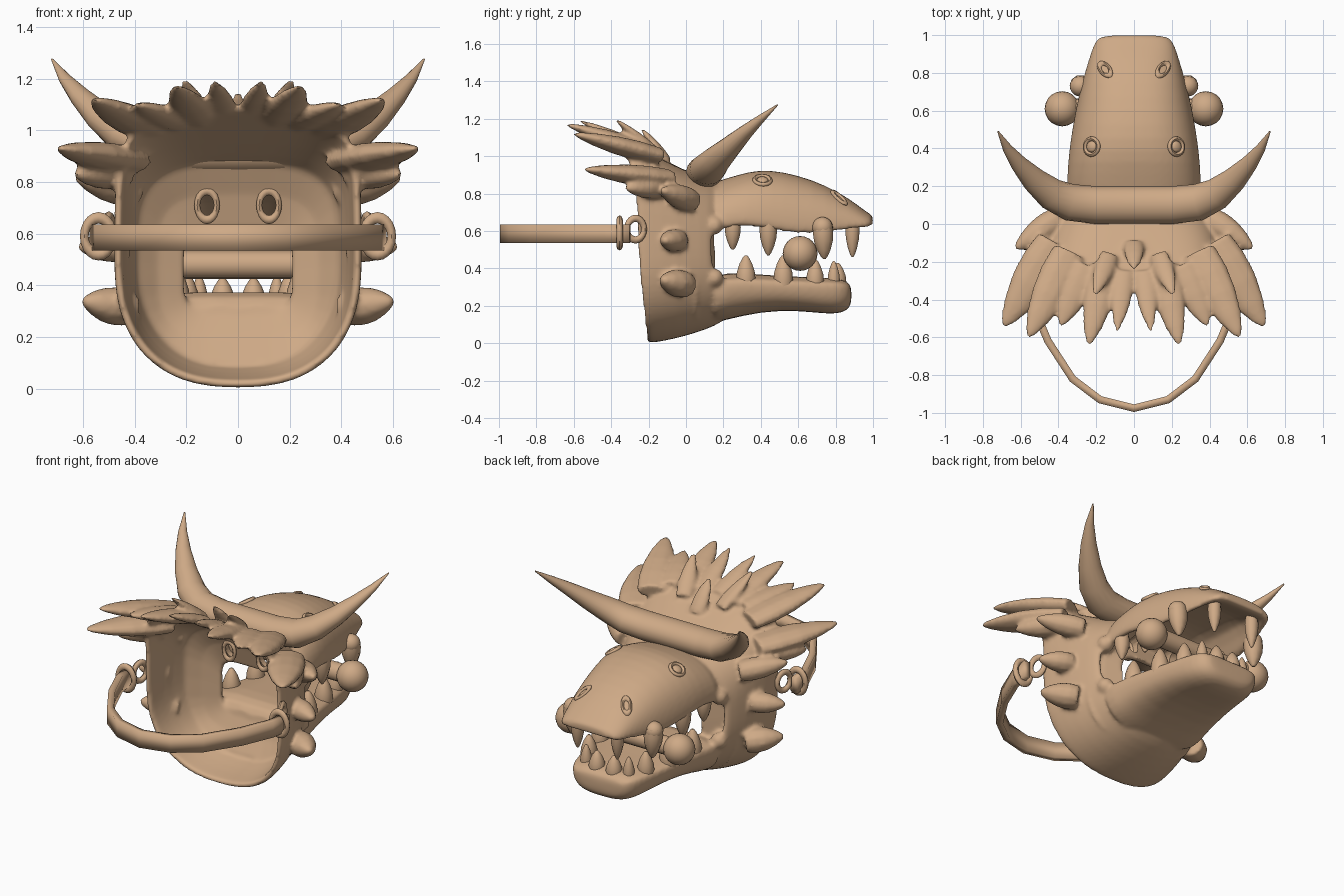
import bpy, bmesh, math
from mathutils import Vector, Matrix

if "Cube" in bpy.data.objects:
    bpy.data.objects.remove(bpy.data.objects["Cube"])

tan = bpy.data.materials.new("tan_clay")
tan.diffuse_color = (0.62, 0.40, 0.24, 1)
tan.use_nodes = True
tan.node_tree.nodes["Principled BSDF"].inputs["Base Color"].default_value = tan.diffuse_color


def finish(ob, name, angle=45):
    ob.name = name
    ob.data.materials.clear()
    ob.data.materials.append(tan)
    bpy.ops.object.select_all(action='DESELECT')
    bpy.context.view_layer.objects.active = ob
    ob.select_set(True)
    bpy.ops.object.shade_smooth_by_angle(angle=math.radians(angle))
    return ob


def loft(name, rings, caps=True, sub=0, thick=0, closed=True, angle=45):
    bm = bmesh.new()
    vs = [[bm.verts.new(p) for p in r] for r in rings]
    n = len(rings[0])
    for a, b in zip(vs, vs[1:]):
        for i in range(n if closed else n - 1):
            k = (i + 1) % n
            bm.faces.new((a[i], a[k], b[k], b[i]))
    if caps:
        bm.faces.new(vs[0][::-1])
        bm.faces.new(vs[-1])
    bmesh.ops.recalc_face_normals(bm, faces=bm.faces)
    me = bpy.data.meshes.new(name)
    bm.to_mesh(me)
    bm.free()
    ob = bpy.data.objects.new(name, me)
    bpy.context.collection.objects.link(ob)
    if thick:
        m = ob.modifiers.new("thickness", 'SOLIDIFY')
        m.thickness, m.offset = thick, 0
    if sub:
        ob.modifiers.new("smooth", 'SUBSURF').levels = sub
        ob.modifiers["smooth"].render_levels = sub
    return finish(ob, name, angle)


def power(v, p):
    return math.copysign(abs(v) ** p, v)


def tube(name, path, radii, flat=1.0, n=10, up=(0, 0, 1)):
    """Round or flattened tapering tube along a path."""
    path = [Vector(p) for p in path]
    rings = []
    for i, p in enumerate(path):
        d = (path[min(i + 1, len(path) - 1)] - path[max(i - 1, 0)]).normalized()
        side = d.cross(Vector(up)).normalized()
        top = side.cross(d)
        rings.append([p + radii[i] * (side * math.cos(a) + top * flat * math.sin(a))
                      for a in (2 * math.pi * k / n for k in range(n))])
    return loft(name, rings)


def spike(name, base, tip, r, flat=0.55, up=(0, 0, 1)):
    b, t = Vector(base), Vector(tip)
    prof = ((0, .9), (.25, 1), (.5, .92), (.75, .65), (.93, .33), (1, .12))
    return tube(name, [b.lerp(t, k) for k, _ in prof], [r * q for _, q in prof], flat, 10, up)


def ball(name, loc, r, scale=(1, 1, 1), normal=(0, 0, 1)):
    bpy.ops.mesh.primitive_uv_sphere_add(segments=20, ring_count=12, radius=r)
    return place(name, loc, scale, normal)


def ring(name, loc, major, minor, scale=(1, 1, 1), normal=(0, 0, 1)):
    bpy.ops.mesh.primitive_torus_add(major_radius=major, minor_radius=minor,
                                     major_segments=20, minor_segments=8)
    return place(name, loc, scale, normal)


def place(name, loc, scale, normal):
    ob = bpy.context.object
    rot = Vector(normal).to_track_quat('Z', 'Y').to_matrix().to_4x4()
    ob.data.transform(Matrix.Translation(loc) @ rot @ Matrix.Diagonal((*scale, 1)))
    return finish(ob, name)


# Hollow cheek shell, flaring up and back into the hood
stations = ((.365, .85, .13, .18, .14, .20, .8), (.395, .88, .08, .05, .08, .08, .65),
            (.44, .96, .04, -.12, -.05, -.06, .5), (.465, 1.06, .02, -.30, -.21, -.17, .45),
            (.465, 1.09, .016, -.37, -.26, -.21, .45))
rings = []
for w, top, bot, yt, ym, yb, pt in stations:
    pts = []
    for k in range(40):
        a = 2 * math.pi * k / 40
        c, s = math.cos(a), math.sin(a)
        p = pt if c > 0 else .82
        z = .5 + (top - .5 if c > 0 else .5 - bot) * power(c, p)
        y = ym + ((yt - ym) * c ** 1.5 if c > 0 else (ym - yb) * c)
        pts.append((w * power(s, p), y, z))
    rings.append(pts)
body = [loft("cheek_shell", rings, caps=False, sub=1, thick=.035)]

# Inner wall, funnelling to the mouth passage
rings = []
for w, lo, hi, y, p in ((.405, .09, .89, .04, .65), (.32, .19, .76, .10, .55), (.21, .28, .62, .14, .45)):
    rings.append([(w * power(math.sin(a), p), y, (lo + hi) / 2 + (hi - lo) / 2 * power(math.cos(a), p))
                  for a in (2 * math.pi * k / 32 for k in range(32))])
body.append(loft("inner_wall", rings, caps=False, thick=.035))


# Upper and lower jaws
def jaw(name, rows, hollow, p):
    rings = []
    for y, w, lip, far in rows:
        pts = [(w * power(math.cos(a), p), y, lip + (far - lip) * power(math.sin(a), p))
               for a in (math.pi * k / 14 for k in range(15))]
        inner = lip + hollow * min(1, (1 - y) / .2) * (far - lip)
        pts += [(x * w, y, z) for x, z in ((-.84, lip), (-.7, inner), (-.3, inner),
                                           (.3, inner), (.7, inner), (.84, lip))]
        rings.append(pts)
    return loft(name, rings, sub=1, angle=60)


body.append(jaw("upper_jaw", (
    (.11, .37, .56, .86), (.2, .36, .615, .875), (.33, .355, .625, .92),
    (.45, .34, .605, .93), (.6, .315, .575, .9), (.75, .28, .585, .845),
    (.88, .24, .61, .77), (.96, .215, .62, .705), (.99, .19, .625, .69),
    (1.0, .14, .635, .675)), .55, .8))
body.append(jaw("lower_jaw", (
    (.11, .375, .31, .10), (.2, .355, .355, .12), (.4, .32, .345, .17),
    (.6, .28, .335, .175), (.75, .25, .33, .155), (.84, .22, .325, .16),
    (.875, .18, .31, .19), (.885, .14, .29, .22)), -.12, .65))

# Crown and cheek spikes, rounded mouth corners
crown = (((.05, -.25, 1.05), (.09, -.57, 1.19), .06), ((.15, -.22, 1.04), (.24, -.64, 1.17), .085),
         ((.25, -.22, 1.03), (.39, -.54, 1.10), .085), ((.34, -.15, 1.0), (.56, -.6, 1.12), .105),
         ((.42, -.10, .88), (.69, -.54, .93), .115), ((.13, -.16, 1.02), (.21, -.38, 1.2), .055))
cheeks = (((.40, .03, .76), (.63, -.13, .82), .075), ((.435, -.04, .55), (.62, -.12, .55), .07),
          ((.42, .0, .31), (.60, -.13, .34), .085), ((.445, -.12, .84), (.63, -.32, .83), .075))
for s in (1, -1):
    for spikes, flat in ((crown, .5), (cheeks, .9)):
        for b, t, r in spikes:
            body.append(spike("spike", (b[0] * s, b[1], b[2]), (t[0] * s, t[1], t[2]), r, flat))
    for z in (.35, .63):
        body.append(ball("mouth_corner", (.34 * s, .15, z), .05))
body.append(spike("middle_spike", (0, -.10, .97), (0, -.24, 1.15), .055))

# Fuse shell, jaws and spikes into one smooth skin
bpy.ops.object.select_all(action='DESELECT')
for ob in body:
    ob.select_set(True)
bpy.context.view_layer.objects.active = body[0]
bpy.ops.object.convert(target='MESH')
bpy.ops.object.join()
head = bpy.context.object
m = head.modifiers.new("fuse", 'REMESH')
m.mode, m.voxel_size = 'VOXEL', .012
m = head.modifiers.new("soften", 'SMOOTH')
m.factor, m.iterations = .5, 6

# Eye holes through the inner wall
cutters = []
for s in (1, -1):
    bpy.ops.mesh.primitive_cylinder_add(vertices=16, radius=.036, depth=.22)
    cut = place("eye_hole_cutter", (.12 * s, .09, .71), (1, 1.4, 1), (0, -1, 0))
    cut.hide_render = True
    cutters.append(cut)
    m = head.modifiers.new("eye_hole", 'BOOLEAN')
    m.object, m.operation = cut, 'DIFFERENCE'
bpy.ops.object.select_all(action='DESELECT')
head.select_set(True)
bpy.context.view_layer.objects.active = head
bpy.ops.object.convert(target='MESH')
for cut in cutters:
    bpy.data.objects.remove(cut)
finish(head, "head", 60)


def on_head(p):
    _, loc, nor, _ = head.closest_point_on_mesh(Vector(p))
    return loc, nor


# Curved horn bar across the brow
half = [(.0, .1, .915, .1), (.2, .1, .915, .1), (.34, .115, .93, .098), (.44, .16, .98, .085),
        (.53, .235, 1.05, .066), (.61, .32, 1.13, .045), (.67, .40, 1.2, .026), (.72, .49, 1.275, .004)]
bar = [(-x, y, z, r) for x, y, z, r in half[:0:-1]] + half
tube("horn_bar", [q[:3] for q in bar], [q[3] for q in bar], .85, 16)

# Bone held in the mouth
tube("bone_rod", [(-.38, .61, .48), (.38, .61, .48)], [.055, .055], 1, 16)

upper_teeth = ((.30, .25, .50, .045), (.285, .44, .47, .05), (.14, .89, .46, .04))
lower_teeth = ((.27, .32, .47, .055), (.24, .52, .47, .055), (.20, .69, .45, .05),
               (.15, .79, .44, .035), (.06, .81, .43, .05))

for s in (1, -1):
    side = "right" if s > 0 else "left"
    for x, y, z, r in upper_teeth:
        spike("upper_tooth_" + side, (x * s, y, .66), (x * s, y, z), r, 1, (0, 1, 0))
    for x, y, z, r in lower_teeth:
        spike("lower_tooth_" + side, (x * s, y, .29), (x * s, y, z), r, 1, (0, 1, 0))
    # Large tusk with its gum bulge
    spike("tusk_" + side, (.285 * s, .73, .64), (.28 * s, .74, .45), .057, 1, (0, 1, 0))
    ball("tusk_root_" + side, (.285 * s, .73, .62), .055)
    ball("bone_end_" + side, (.38 * s, .61, .48), .093)
    # Eyes and nostrils sit on the skin
    p, n = on_head((.23 * s, .41, .88))
    ring("eye_rim_" + side, p, .042, .012, (1, 1, 1), n)
    ball("eye_" + side, p, .03, (1, 1, .5), n)
    p, n = on_head((.155 * s, .82, .78))
    ring("nostril_" + side, p, .03, .011, (.8, 1.6, 1), n)
    # Eye rim seen from inside
    p, n = on_head((.12 * s, .04, .76))
    ring("inner_eye_rim_" + side, (.12 * s, p.y + .01, .71), .04, .012, (.95, 1.4, 1), (0, -1, 0))
    # Strap links
    ring("strap_link_" + side, (.54 * s, -.355, .59), .055, .017, (1, 1.3, 1), (0, -1, 0))
    ring("cheek_link_" + side, (.50 * s, -.27, .61), .048, .016, (1, 1.2, 1), (1, .3 * s, 0))

# Strap around the back of the head
pts = [(.555, -.30), (.535, -.43), (.455, -.62), (.325, -.82), (.18, -.93), (0, -.975)]
pts += [(-x, y) for x, y in pts[-2::-1]]
loft("head_strap", [[(x, y, .535), (x, y, .635)] for x, y in pts], caps=False, thick=.04,
     closed=False, angle=20)
